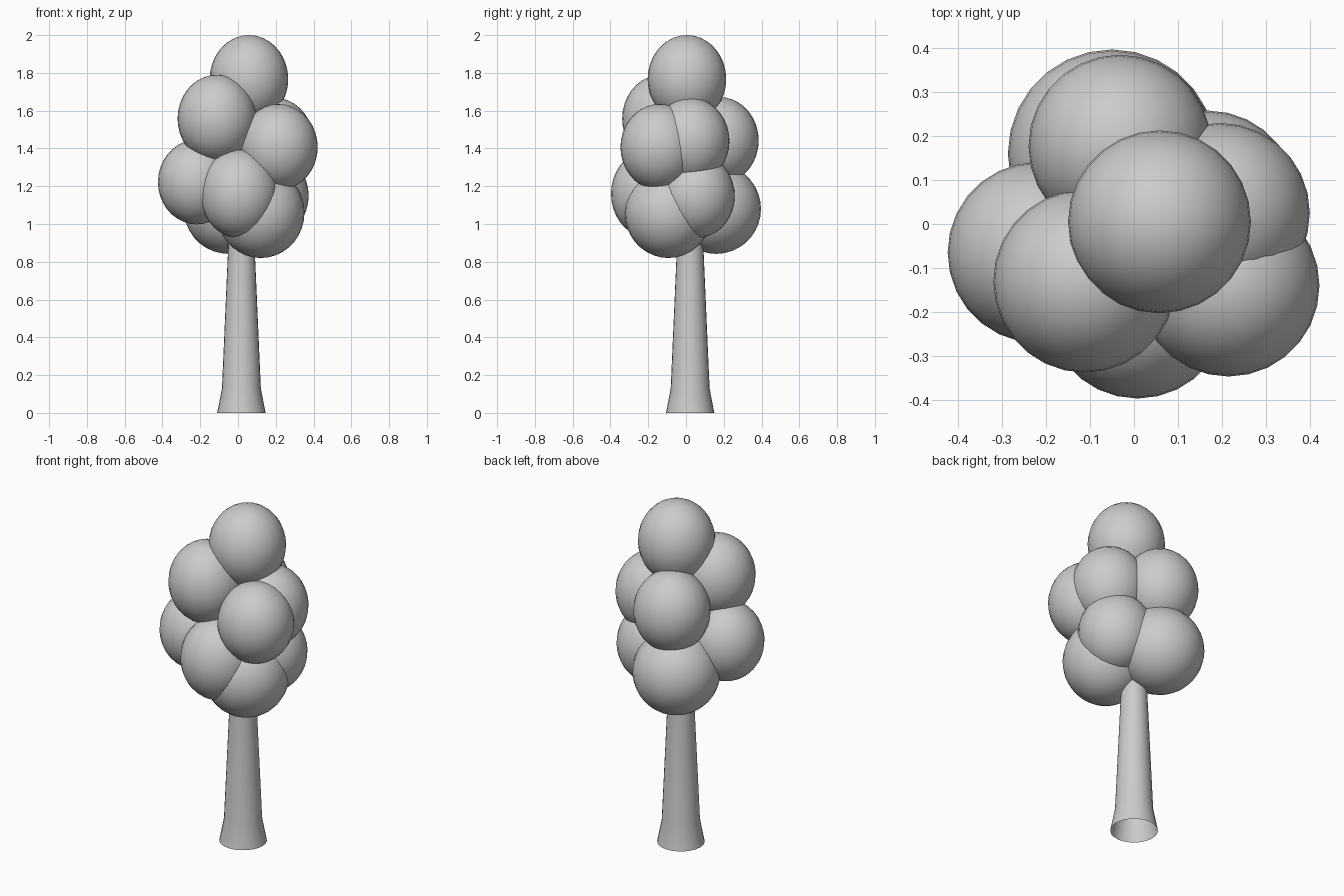
import bpy, bmesh
from math import cos, sin, pi

if "Cube" in bpy.data.objects:
    bpy.data.objects.remove(bpy.data.objects["Cube"])


def make_object(name, bm):
    mesh = bpy.data.meshes.new(name)
    for face in bm.faces:
        face.smooth = True
    bm.to_mesh(mesh)
    bm.free()
    obj = bpy.data.objects.new(name, mesh)
    bpy.context.collection.objects.link(obj)
    return obj


def leaf_clump(name, centre, radius, height):
    bm = bmesh.new()
    bmesh.ops.create_uvsphere(bm, u_segments=28, v_segments=18, radius=1)
    bmesh.ops.scale(bm, vec=(radius, radius, height), verts=bm.verts)
    bmesh.ops.translate(bm, vec=centre, verts=bm.verts)
    return make_object(name, bm)


def trunk(name, cx, cy, profile, sides=24):
    # Open tube through (radius, z) rings
    bm = bmesh.new()
    rings = [[bm.verts.new((cx + r * cos(2 * pi * i / sides),
                            cy + r * sin(2 * pi * i / sides), z))
              for i in range(sides)] for r, z in profile]
    for low, high in zip(rings, rings[1:]):
        for i in range(sides):
            j = (i + 1) % sides
            bm.faces.new((low[i], low[j], high[j], high[i]))
    return make_object(name, bm)


# Flared trunk, open underneath
trunk("trunk", 0.018, 0.022, [(0.128, 0), (0.103, 0.13), (0.070, 0.88), (0.06, 1.1)])

# Foliage: name, centre, horizontal radius, vertical radius
clumps = [
    ("leaves_top", (0.058, 0.005, 1.767), 0.208, 0.233),
    ("leaves_upper_front_left", (-0.112, -0.130, 1.558), 0.208, 0.232),
    ("leaves_upper_front_right", (0.215, -0.140, 1.407), 0.207, 0.228),
    ("leaves_upper_back", (-0.032, 0.177, 1.442), 0.208, 0.230),
    ("leaves_upper_right", (0.195, 0.025, 1.440), 0.205, 0.228),
    ("leaves_left", (-0.218, -0.065, 1.222), 0.206, 0.224),
    ("leaves_front", (0.008, -0.190, 1.160), 0.207, 0.235),
    ("leaves_right", (0.168, 0.052, 1.150), 0.206, 0.226),
    ("leaves_low_front_right", (0.120, -0.093, 1.060), 0.232, 0.240),
    ("leaves_low_back", (-0.050, 0.160, 1.080), 0.237, 0.238),
]
for clump in clumps:
    leaf_clump(*clump)
